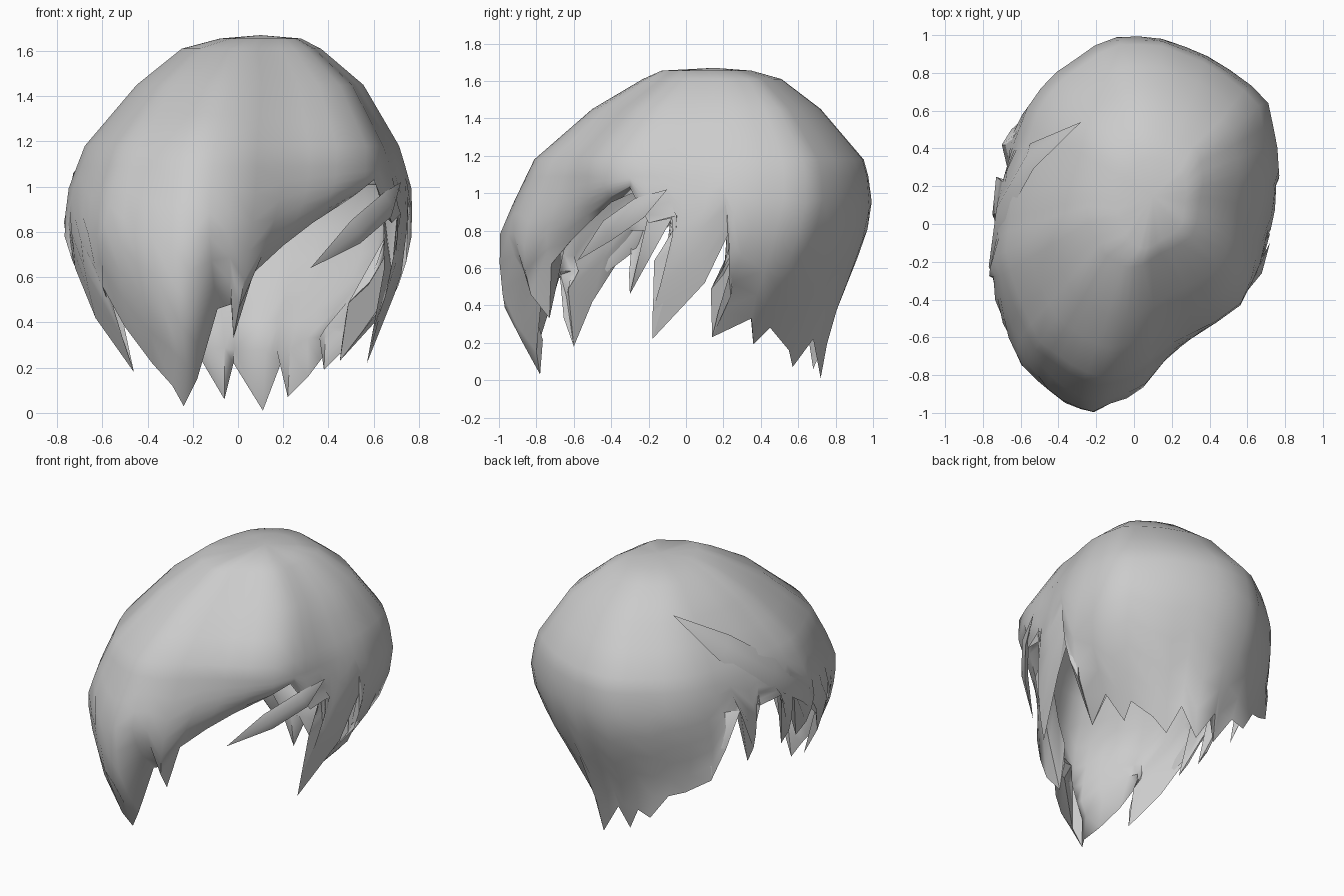
import bpy, bmesh, math
from mathutils import Vector

cube = bpy.data.objects.get("Cube")
if cube:
    bpy.data.objects.remove(cube, do_unlink=True)

# One plain hair colour
grey = bpy.data.materials.new("hair_grey")
grey.use_nodes = True
grey.diffuse_color = (0.6, 0.6, 0.6, 1)
grey.node_tree.nodes["Principled BSDF"].inputs["Base Color"].default_value = grey.diffuse_color

# Widest plan outline, counter-clockwise from the front
PLAN = [(-.2, -1), (0, -.93), (.2, -.72), (.37, -.58), (.55, -.45), (.65, -.25), (.73, .05),
        (.77, .3), (.7, .66), (.42, .88), (.12, 1), (-.15, 1), (-.45, .78), (-.57, .63),
        (-.66, .37), (-.73, .1), (-.77, -.27), (-.7, -.5), (-.58, -.78), (-.35, -.95)]

# Height levels: z, min x, max x, min y, max y
LEVELS = [(1.67, .1, .1, .15, .15), (1.655, -.08, .28, -.13, .35), (1.61, -.25, .37, -.23, .51),
          (1.45, -.45, .56, -.5, .72), (1.18, -.68, .72, -.81, .95), (1, -.75, .775, -.9, 1),
          (.8, -.775, .78, -1, .97), (.6, -.73, .74, -1.01, .9), (.4, -.62, .64, -1, .82),
          (.2, -.5, .56, -.89, .76), (0, -.42, .46, -.77, .72)]

# Jagged hem, counter-clockwise from the tip of the fringe
FRINGE = [(-.24, -.78, .03), (-.18, -.8, .15), (-.09, -.77, .46), (-.03, -.77, .48),
          (-.02, -.73, .33), (.07, -.72, .62), (.2, -.62, .74), (.33, -.52, .84),
          (.5, -.4, .95), (.6, -.3, 1.03)]
LEFT = [(.68, -.2, .84), (.72, -.05, .88), (.68, -.06, .62), (.57, -.18, .22), (.69, .1, .52),
        (.75, .26, .85), (.65, .24, .45), (.45, .14, .23), (.52, .35, .33)]
BACK = [(.38, .36, .19), (.4, .45, .28), (.31, .55, .16), (.22, .57, .07), (.19, .68, .22),
        (.11, .72, .01), (-.02, .75, .22), (-.06, .68, .06), (-.16, .74, .23), (-.25, .74, .2),
        (-.36, .7, .36), (-.45, .65, .39), (-.58, .56, .47), (-.65, .5, .68)]
RIGHT = [(-.7, .42, .92), (-.6, .2, .47), (-.73, .25, .9), (-.75, .05, .9), (-.62, -.13, .47),
         (-.75, -.08, .88), (-.61, -.3, .46), (-.75, -.24, .8), (-.72, -.36, .64),
         (-.63, -.5, .42), (-.46, -.6, .18), (-.56, -.64, .45), (-.6, -.68, .56),
         (-.5, -.73, .38), (-.38, -.78, .22), (-.29, -.82, .12)]
HEM = [Vector(p) for p in FRINGE + LEFT + BACK + RIGHT]
TURN = 2 * math.pi
HEAD = Vector((0, 0, .8))


def plan_point(angle):
    """Where a ray from the centre meets the plan outline."""
    ray = Vector((math.cos(angle), math.sin(angle)))
    for a, b in zip(PLAN, PLAN[1:] + PLAN[:1]):
        a, b = Vector(a), Vector(b)
        ca, cb = a.x * ray.y - a.y * ray.x, b.x * ray.y - b.y * ray.x
        if ca >= 0 >= cb or ca <= 0 <= cb:
            hit = a.lerp(b, ca / (ca - cb)) if ca != cb else a
            if hit.dot(ray) > 0:
                return hit
    return ray


def hull(depth, angle):
    """Point on the head-shaped surface; depth counts levels from the crown."""
    i = min(int(depth), len(LEVELS) - 2)
    z, x0, x1, y0, y1 = Vector(LEVELS[i]).lerp(Vector(LEVELS[i + 1]), depth - i)
    # The swept side of the fringe is fuller near the crown
    off = (angle + math.radians(50) + math.pi) % TURN - math.pi
    fuller = .18 * math.exp(-(off / .5) ** 2) * min(max((z - .85) * 3, 0), 1)
    p = plan_point(angle) * (1 + fuller)
    return Vector((x0 + (x1 - x0) * (p.x / .77 + 1) / 2, y0 + (y1 - y0) * (p.y + 1) / 2, z))


def depth_at(z):
    for i in range(len(LEVELS) - 1):
        top, low = LEVELS[i][0], LEVELS[i + 1][0]
        if z >= low:
            return i + (top - z) / (top - low)
    return len(LEVELS) - 1


def finish(name, bm):
    bmesh.ops.recalc_face_normals(bm, faces=bm.faces)
    mesh = bpy.data.meshes.new(name)
    bm.to_mesh(mesh)
    bm.free()
    mesh.materials.append(grey)
    obj = bpy.data.objects.new(name, mesh)
    bpy.context.collection.objects.link(obj)
    bpy.ops.object.select_all(action='DESELECT')
    bpy.context.view_layer.objects.active = obj
    obj.select_set(True)
    bpy.ops.object.shade_smooth_by_angle(angle=math.radians(60))


def hair_shell(cap_depth=4.5, rows=6):
    # Unwrapped direction of each hem point, smoothed so strands fan out from the crown
    angles = []
    for p in HEM:
        a = math.atan2(p.y, p.x)
        if angles:
            a = angles[-1] + (a - angles[-1] + math.pi) % TURN - math.pi
        angles.append(a)
    n = len(angles)
    wide = [a - TURN for a in angles] + angles + [a + TURN for a in angles]
    tops = sorted(sum(wide[n + i - 3:n + i + 4]) / 7 for i in range(n))

    bm = bmesh.new()

    def layer(scale, hem_heights):
        """One skin of the shell, scaled about the head; returns its columns."""
        def vert(p):
            return bm.verts.new(HEAD + (p - HEAD) * scale)
        crown = vert(hull(0, 0))
        columns = []
        for p, z, top, low in zip(HEM, hem_heights, tops, angles):
            # Even rings over the cap, then rows running down to the hem
            column = [vert(hull(d, top)) for d in (1, 2, 3, 3.5, 4, cap_depth)]
            fall = depth_at(z) - cap_depth
            shift = p - hull(depth_at(p.z), low)
            for t in (r / rows for r in range(1, rows + 1)):
                column.append(vert(hull(cap_depth + fall * t, top + (low - top) * t ** 2) + shift * t ** 3))
            columns.append(column)
        for a, b in zip(columns, columns[1:] + columns[:1]):
            bm.faces.new((crown, a[0], b[0]))
            for r in range(len(a) - 1):
                bm.faces.new((a[r], a[r + 1], b[r + 1], b[r]))
        return columns

    # Outer skin with pointed tips, inner skin with a blunter hem, joined along the edge
    heights = [p.z for p in HEM]
    blunt = [max(heights[i - 1], heights[i], heights[(i + 1) % n]) for i in range(n)]
    outer, inner = layer(1, heights), layer(.9, blunt)
    for i in range(n):
        bm.faces.new((outer[i - 1][-1], outer[i][-1], inner[i][-1], inner[i - 1][-1]))
    finish("hair_shell", bm)


def lock(name, path, width, thick):
    """Flat pointed strand: diamond section, widest in the middle."""
    path = [Vector(p) for p in path]
    bm = bmesh.new()
    rings = []
    for i, p in enumerate(path[1:-1], 1):
        along = (path[i + 1] - path[i - 1]).normalized()
        out = p - HEAD
        out = (out - along * out.dot(along)).normalized()
        side = along.cross(out) * width
        rings.append([bm.verts.new(p + d) for d in (side, out * thick, -side, -out * thick)])
    for tip, ring in ((path[0], rings[0]), (path[-1], rings[-1])):
        v = bm.verts.new(tip)
        for k in range(4):
            bm.faces.new((v, ring[k], ring[k - 1]))
    for a, b in zip(rings, rings[1:]):
        for k in range(4):
            bm.faces.new((a[k], a[k - 1], b[k - 1], b[k]))
    finish(name, bm)


hair_shell()

# Loose strands under and over the shell
lock("left_temple_strand", [(.72, -.1, 1.02), (.66, -.25, .92), (.52, -.42, .8), (.32, -.58, .64)], .06, .02)
lock("right_side_ridge", [(-.28, .54, 1.5), (-.54, .36, 1.28), (-.7, .08, 1.05), (-.74, -.22, .84),
                          (-.65, -.5, .52)], .09, .03)
